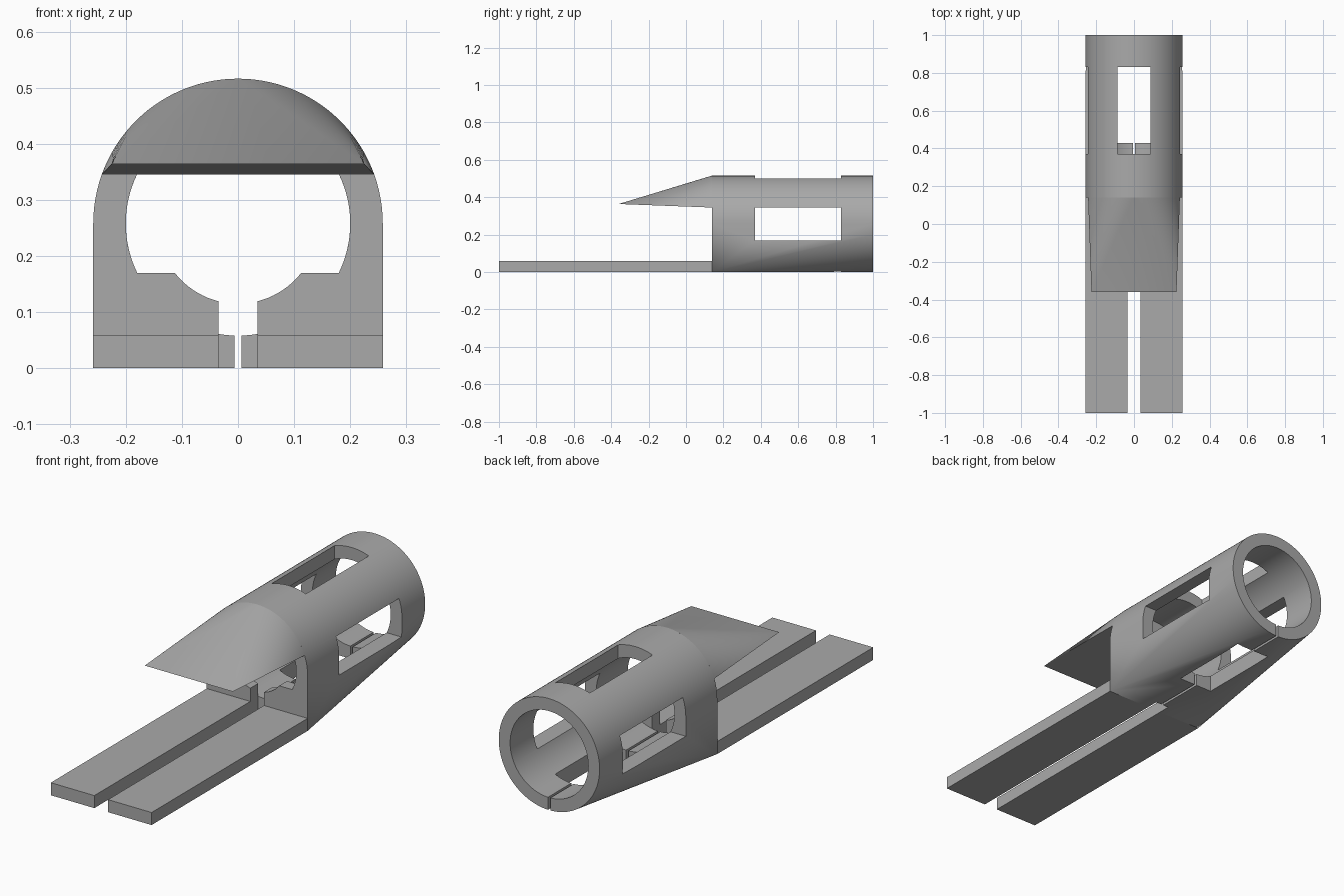
import bpy
import bmesh
from math import asin, cos, pi, radians, sin

R, BORE, NECK = 0.258, 0.2, 0.143    # outer radius, bore, narrow front bore
FRONT, BACK, WALL = 0.14, 1.0, 0.057
SILL, HEAD = 0.17, 0.345             # side window bottom and top

default = bpy.data.objects.get("Cube")
if default:
    bpy.data.objects.remove(default, do_unlink=True)

grey = bpy.data.materials.new("plain grey")
grey.use_nodes = True
colour = (0.4, 0.4, 0.4, 1)
grey.diffuse_color = colour
grey.node_tree.nodes["Principled BSDF"].inputs["Base Color"].default_value = colour


def arc(radius, start, end, steps):
    """Points on a circle around the tube axis, as (x, z)."""
    angles = [start + (end - start) * i / steps for i in range(steps + 1)]
    return [(radius * cos(a), R + radius * sin(a)) for a in angles]


def loft(name, near, far, y0, y1):
    """Closed solid between two matching (x, z) outlines."""
    bm = bmesh.new()
    a = [bm.verts.new((x, y0, z)) for x, z in near]
    b = [bm.verts.new((x, y1, z)) for x, z in far]
    n = len(a)
    for i in range(n):
        j = (i + 1) % n
        bm.faces.new((a[i], a[j], b[j], b[i]))
    bm.faces.new(a)
    bm.faces.new(b)
    bmesh.ops.remove_doubles(bm, verts=bm.verts, dist=1e-5)
    return finish(name, bm)


def finish(name, bm):
    bmesh.ops.recalc_face_normals(bm, faces=bm.faces)
    mesh = bpy.data.meshes.new(name)
    bm.to_mesh(mesh)
    bm.free()
    mesh.materials.append(grey)
    obj = bpy.data.objects.new(name, mesh)
    bpy.context.collection.objects.link(obj)
    return obj


def box(name, x0, x1, y0, y1, z0, z1):
    outline = [(x0, z0), (x1, z0), (x1, z1), (x0, z1)]
    return loft(name, outline, outline, y0, y1)


def cut(target, cutter):
    bpy.context.view_layer.objects.active = target
    mod = target.modifiers.new("cut", "BOOLEAN")
    mod.operation, mod.solver, mod.object = "DIFFERENCE", "EXACT", cutter
    bpy.ops.object.modifier_apply(modifier=mod.name)
    bpy.data.objects.remove(cutter, do_unlink=True)


def smooth(obj, degrees):
    bpy.ops.object.select_all(action="DESELECT")
    obj.select_set(True)
    bpy.context.view_layer.objects.active = obj
    bpy.ops.object.shade_smooth_by_angle(angle=radians(degrees))


# Tube body: arched square section at the front, round at the back
Q = 28
top = arc(R, 0, pi, 2 * Q)
left, right = arc(R, pi, 1.5 * pi, Q), arc(R, 1.5 * pi, 2 * pi, Q)
front_outline = top + [(-R, 0)] * (Q + 1) + [(R, 0)] * (Q + 1)
body = loft("tube_body", front_outline, top + left + right, FRONT, BACK)

# Main bore behind the front wall
circle = arc(BORE, 0, 2 * pi, 4 * Q)[:-1]
cut(body, loft("bore_cutter", circle, circle, FRONT + WALL, 1.1))

# Front wall opening: wide above the sill, narrow below
wide, narrow = asin((SILL - R) / BORE), asin((SILL - R) / NECK)
opening = arc(BORE, wide, pi - wide, 3 * Q) + arc(NECK, pi - narrow, 2 * pi + narrow, Q)
cut(body, loft("opening_cutter", opening, opening, 0.1, FRONT + WALL + 0.02))

# Slot, bottom slit and windows
cut(body, box("slot_cutter", -0.035, 0.035, 0.1, FRONT + WALL, -0.1, 0.2))
cut(body, box("slit_cutter", -0.006, 0.006, 0.18, 1.1, -0.1, 0.1))
cut(body, box("side_window_cutter", -0.4, 0.4, 0.37, 0.83, SILL, HEAD))
cut(body, box("top_window_cutter", -0.088, 0.088, 0.37, 0.83, 0.3, 0.6))
cut(body, box("bottom_window_cutter", -0.088, 0.088, 0.43, 0.83, -0.1, 0.25))
smooth(body, 25)

# Pair of long base planks
for side, name in ((-1, "right_plank"), (1, "left_plank")):
    x0, x1 = sorted((side * 0.035, side * R))
    box(name, x0, x1, -1, FRONT, 0, 0.058)

# Pointed visor: hull of the tube's upper arc and a straight front edge
bm = bmesh.new()
low = asin((HEAD - R) / R)
for x, z in arc(R, low, pi - low, 2 * Q):
    bm.verts.new((x, FRONT, z))
for x in (-0.225, 0.225):
    bm.verts.new((x, -0.36, 0.364))
bmesh.ops.convex_hull(bm, input=bm.verts)
visor = finish("visor", bm)
smooth(visor, 25)
